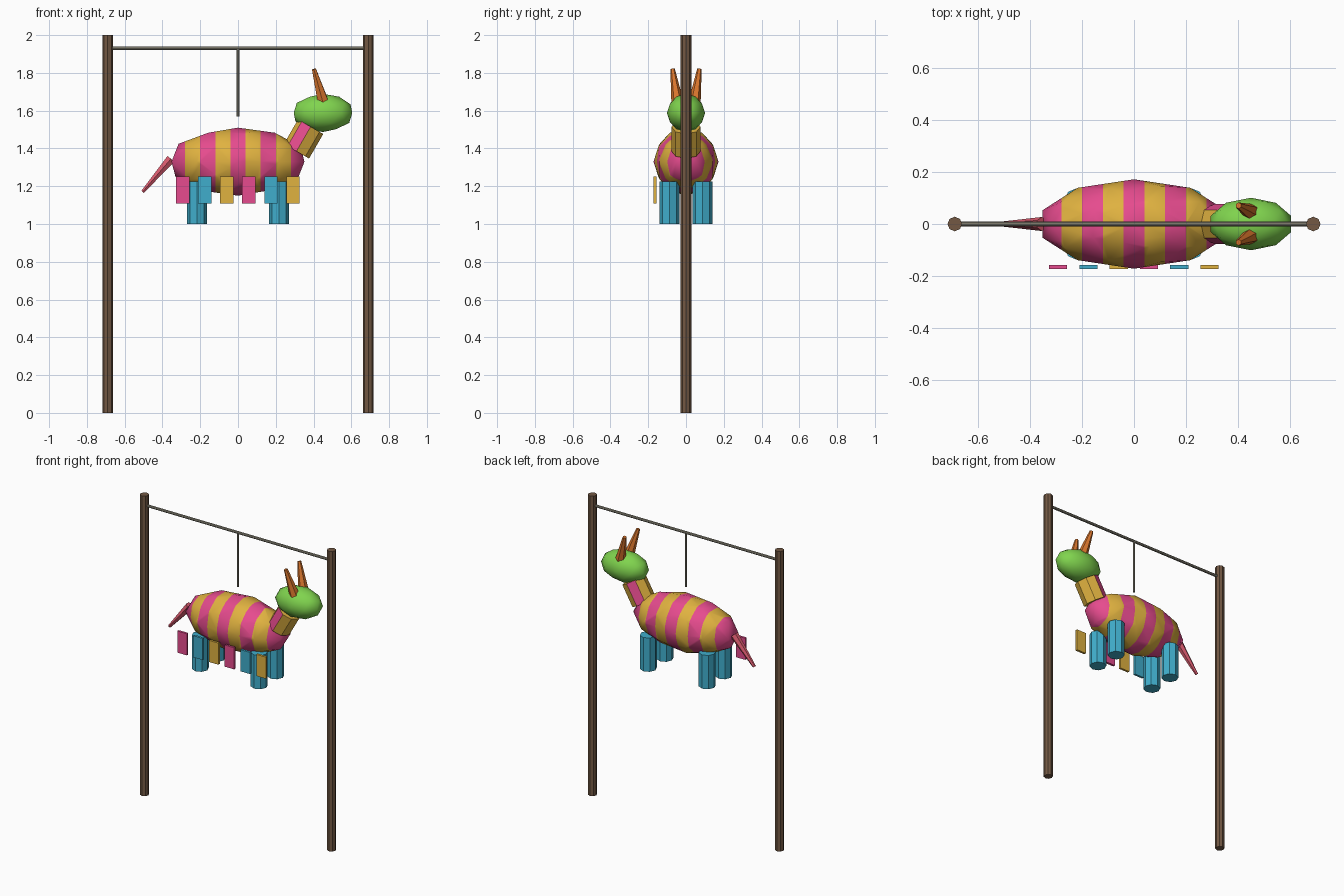
import bpy, bmesh, math
from mathutils import Vector, Matrix

if "Cube" in bpy.data.objects:
    bpy.data.objects.remove(bpy.data.objects["Cube"])


def srgb(r, g, b):
    return tuple((c / 255 / 12.92) if c < 11 else ((c / 255 + 0.055) / 1.055) ** 2.4
                 for c in (r, g, b)) + (1.0,)


def material(name, *rgb):
    m = bpy.data.materials.new(name)
    m.diffuse_color = srgb(*rgb)
    m.use_nodes = True
    m.node_tree.nodes["Principled BSDF"].inputs["Base Color"].default_value = m.diffuse_color
    return m


PINK = material("pink", 230, 75, 142)
YELLOW = material("yellow", 224, 178, 64)
CYAN = material("cyan", 64, 174, 204)
GREEN = material("green", 128, 212, 78)
ORANGE = material("orange", 218, 118, 45)
ROSE = material("rose", 220, 92, 112)
BROWN = material("brown", 115, 89, 68)
GREY = material("rope grey", 150, 146, 130)


def finish(name, bm, mats, angle=None):
    mesh = bpy.data.meshes.new(name)
    bm.to_mesh(mesh)
    bm.free()
    for m in mats:
        mesh.materials.append(m)
    ob = bpy.data.objects.new(name, mesh)
    bpy.context.collection.objects.link(ob)
    if angle:
        bpy.ops.object.select_all(action='DESELECT')
        ob.select_set(True)
        bpy.context.view_layer.objects.active = ob
        bpy.ops.object.shade_smooth_by_angle(angle=math.radians(angle))
    return ob


def rod_mesh(p1, p2, r1, r2, sides):
    """Tapered rod between two points."""
    p1, p2 = Vector(p1), Vector(p2)
    d = p2 - p1
    bm = bmesh.new()
    rot = Matrix.Rotation(math.atan2(d.x, d.z), 4, 'Y') if abs(d.y) < 1e-6 \
        else d.to_track_quat('Z', 'Y').to_matrix().to_4x4()
    bmesh.ops.create_cone(bm, cap_ends=True, segments=sides, radius1=r1, radius2=r2,
                          depth=d.length, matrix=Matrix.Translation((p1 + p2) / 2) @ rot)
    return bm


def rod(name, p1, p2, r1, r2, sides, mat):
    return finish(name, rod_mesh(p1, p2, r1, r2, sides), [mat])


def ball_mesh(centre, radii):
    bm = bmesh.new()
    bmesh.ops.create_icosphere(bm, subdivisions=2, radius=1, matrix=Matrix.Translation(centre)
                               @ Matrix.Diagonal((*radii, 1)))
    return bm


# Posts, crossbar and hanging rope
for side, x in (("left", -0.69), ("right", 0.69)):
    rod(side + "_post", (x, 0, 0), (x, 0, 2), 0.028, 0.028, 8, BROWN)
rod("crossbar", (-0.69, 0, 1.93), (0.69, 0, 1.93), 0.009, 0.009, 8, GREY)
rod("hanging_rope", (0, 0, 1.57), (0, 0, 1.93), 0.007, 0.007, 8, GREY)

# Body cut into vertical stripes
W = 0.08
body = ball_mesh((0, 0, 1.33), (0.37, 0.172, 0.18))
for i in range(-4, 4):
    bmesh.ops.bisect_plane(body, geom=body.verts[:] + body.edges[:] + body.faces[:],
                           plane_co=((i + 0.5) * W, 0, 0), plane_no=(1, 0, 0))
for f in body.faces:
    f.material_index = round(f.calc_center_median().x / W) % 2
finish("body", body, [PINK, YELLOW], 60)

# Head
finish("head", ball_mesh((0.45, 0, 1.588), (0.163, 0.101, 0.101)), [GREEN], 60)

# Neck with lengthwise coloured panels
centre, axis = Vector((0.347, 0, 1.45)), Vector((0.5, 0, 0.866))
across = Vector((0.866, 0, -0.5))
neck = rod_mesh(centre - axis * 0.075, centre + axis * 0.075, 0.077, 0.077, 8)
for f in neck.faces:
    u = (f.calc_center_median() - centre).dot(across)
    f.material_index = 0 if -0.05 < u < -0.005 else 1
finish("neck", neck, [PINK, YELLOW])

# Horns, tail and legs
for side, s in (("front", -1), ("back", 1)):
    rod(side + "_horn", (0.45, s * 0.046, 1.65), (0.402, s * 0.071, 1.82), 0.032, 0.012, 6, ORANGE)
    for end, x in (("rear", -0.217), ("fore", 0.217)):
        rod(f"{side}_{end}_leg", (x, s * 0.087, 1.0), (x, s * 0.087, 1.225), 0.052, 0.052, 8, CYAN)
rod("tail", (-0.355, 0, 1.345), (-0.505, 0, 1.17), 0.027, 0.010, 6, ROSE)

# Row of paper tassels in front of the body
for i in range(6):
    bm = bmesh.new()
    bmesh.ops.create_cube(bm, size=1, matrix=Matrix.Translation((-0.292 + i * 0.1165, -0.165, 1.18))
                          @ Matrix.Diagonal((0.07, 0.015, 0.144, 1)))
    finish(f"tassel_{i + 1}", bm, [(PINK, CYAN, YELLOW)[i % 3]])
